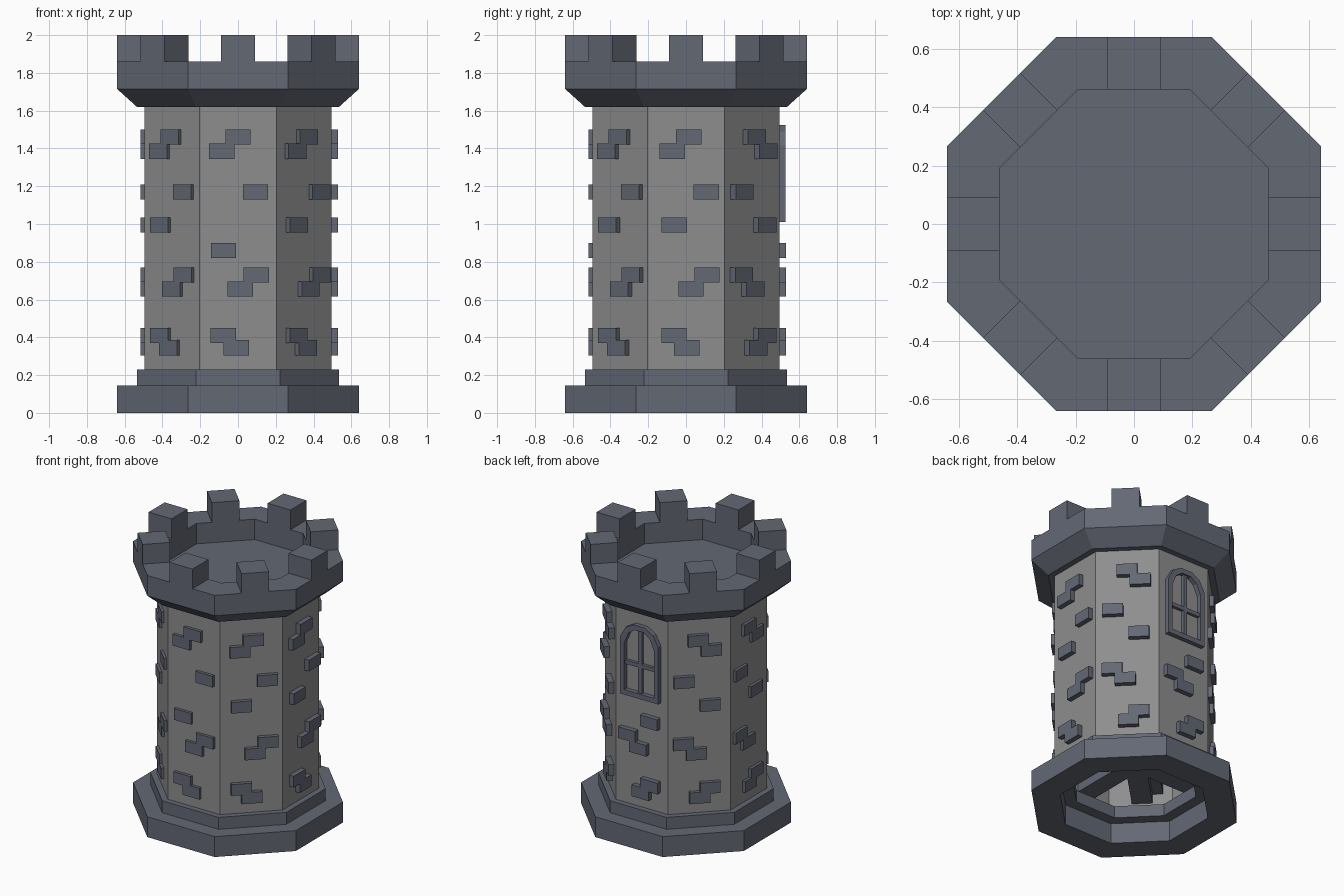
import bpy, bmesh
from math import pi, cos, sin, radians
from mathutils import Matrix, Vector

cube = bpy.data.objects.get("Cube")
if cube:
    bpy.data.objects.remove(cube, do_unlink=True)


def material(name, rgb):
    m = bpy.data.materials.new(name)
    m.use_nodes = True
    m.diffuse_color = (*rgb, 1)
    bsdf = next(n for n in m.node_tree.nodes if n.type == 'BSDF_PRINCIPLED')
    bsdf.inputs["Base Color"].default_value = (*rgb, 1)
    return m


STONE = material("slate stone", (0.125, 0.138, 0.175))
WALL = material("grey wall", (0.27, 0.27, 0.27))


def finish(bm, name, mat):
    me = bpy.data.meshes.new(name)
    bm.to_mesh(me)
    bm.free()
    me.materials.append(mat)
    ob = bpy.data.objects.new(name, me)
    bpy.context.collection.objects.link(ob)
    return ob


def octagon_part(name, profile, mat, closed=False, caps=False):
    """Sweep an (apothem, z) profile around eight flat sides."""
    bm = bmesh.new()
    rings = []
    for apothem, z in profile:
        r = apothem / cos(pi / 8)
        rings.append([bm.verts.new((r * cos((i + .5) * pi / 4),
                                    r * sin((i + .5) * pi / 4), z)) for i in range(8)])
    pairs = list(zip(rings, rings[1:]))
    if closed:
        pairs.append((rings[-1], rings[0]))
    for a, b in pairs:
        for i in range(8):
            j = (i + 1) % 8
            bm.faces.new((a[i], a[j], b[j], b[i]))
    if caps:
        bm.faces.new(rings[0][::-1])
        bm.faces.new(rings[-1])
    return finish(bm, name, mat)


def add_box(bm, lo, hi, turn=0, centre=(0, 0, 0)):
    """Box between two corners, turned about z, then moved."""
    lo, hi = Vector(lo), Vector(hi)
    bmesh.ops.create_cube(bm, size=1, matrix=Matrix.Translation(centre)
                          @ Matrix.Rotation(turn, 4, 'Z')
                          @ Matrix.Translation((lo + hi) / 2)
                          @ Matrix.Diagonal((*(hi - lo), 1)))


# Hollow stepped base, thin wall, flared crown with a sunken floor
octagon_part("base_lower", [(.64, 0), (.64, .145), (.46, .145), (.46, 0)], STONE, closed=True)
octagon_part("base_upper", [(.535, .145), (.535, .23), (.385, .23), (.385, .145)], STONE, closed=True)
octagon_part("tower_wall", [(.495, .2), (.495, 1.63)], WALL)
octagon_part("crown", [(.535, 1.62), (.64, 1.715), (.64, 1.86), (.46, 1.86), (.46, 1.715)],
             STONE, caps=True)

# Battlement blocks, one per side
bm = bmesh.new()
for i in range(8):
    add_box(bm, (-.09, -.64, 1.86), (.09, -.46, 2), i * pi / 4)
finish(bm, "battlements", STONE)

# Stone bars run right through the tower, showing as bricks on both sides
bricks = [(0, 1.46), (-.086, 1.385), (.093, 1.17), (-.077, .995),
          (.097, .73), (.012, .655), (-.078, .41), (-.01, .345)]
for name, angle, shift in [("front", 0, -.007), ("right", 90, .007),
                           ("front_right", 45, 0), ("front_left", -45, 0)]:
    bm = bmesh.new()
    for u, z in bricks:
        u += shift
        end = .523
        if name == "front":
            if z > 1.1:
                end = .4       # these stop short of the window
            elif z > .9:
                z = .86
        add_box(bm, (u - .067, -.523, z - .04), (u + .067, end, z + .04),
                radians(angle), (.007, .007, 0))
    finish(bm, name + "_bricks", STONE)


# Arched window on the back
def arch(half, bottom, top):
    spring = top - .11
    right = [(half, bottom), (half, spring), (half * .72, top - .035), (half * .3, top)]
    return right + [(-x, z) for x, z in reversed(right)]


bm = bmesh.new()
loops = []
for shape in (arch(.15, 1.01, 1.525), arch(.117, 1.045, 1.49)):
    loops.append([[bm.verts.new((x, y, z)) for x, z in shape] for y in (.49, .527)])
(ob, of), (ib, inf) = loops
for i in range(8):
    j = (i + 1) % 8
    for a, b in ((ob, of), (of, inf), (inf, ib), (ib, ob)):
        bm.faces.new((a[i], a[j], b[j], b[i]))
bmesh.ops.recalc_face_normals(bm, faces=bm.faces)
finish(bm, "window_frame", STONE)

bm = bmesh.new()
add_box(bm, (-.014, .49, 1.03), (.014, .517, 1.5))
add_box(bm, (-.125, .49, 1.225), (.125, .516, 1.253))
finish(bm, "window_bars", STONE)
